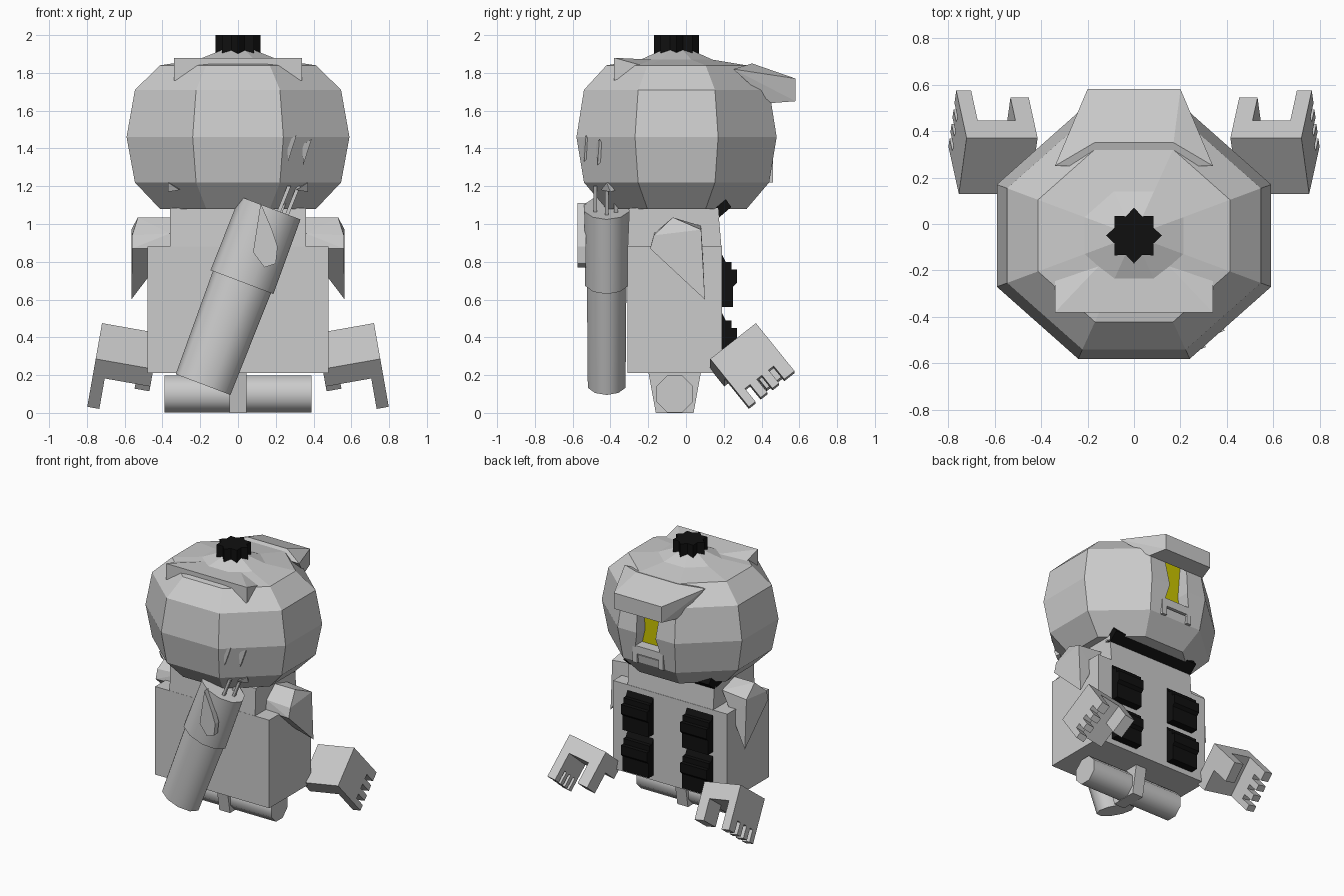
import bpy, bmesh, math
from mathutils import Vector

if "Cube" in bpy.data.objects:
    bpy.data.objects.remove(bpy.data.objects["Cube"])


def mat(name, r, g, b):
    m = bpy.data.materials.new(name)
    m.diffuse_color = (r, g, b, 1)
    m.use_nodes = True
    m.node_tree.nodes["Principled BSDF"].inputs["Base Color"].default_value = m.diffuse_color
    return m


GREY = mat("light_grey", 0.6, 0.6, 0.6)
BLACK = mat("black", 0.005, 0.005, 0.005)
YELLOW = mat("yellow", 0.6, 0.56, 0.0)


def finish(name, bm, material, smooth=False):
    bmesh.ops.recalc_face_normals(bm, faces=bm.faces)
    me = bpy.data.meshes.new(name)
    bm.to_mesh(me)
    bm.free()
    ob = bpy.data.objects.new(name, me)
    bpy.context.collection.objects.link(ob)
    me.materials.append(material)
    if smooth:
        for p in me.polygons:
            p.use_smooth = len(p.vertices) == 4
    return ob


def loft(name, rings, material=GREY, smooth=False):
    """Join equal rings of points into a closed solid."""
    bm = bmesh.new()
    vs = [[bm.verts.new(p) for p in r] for r in rings]
    n = len(vs[0])
    for a, b in zip(vs, vs[1:]):
        for i in range(n):
            j = (i + 1) % n
            bm.faces.new((a[i], a[j], b[j], b[i]))
    bm.faces.new(vs[0])
    bm.faces.new(vs[-1])
    return finish(name, bm, material, smooth)


def hull(name, pts, material=GREY):
    bm = bmesh.new()
    for p in pts:
        bm.verts.new(p)
    r = bmesh.ops.convex_hull(bm, input=bm.verts)
    junk = [g for g in r["geom_interior"] if isinstance(g, bmesh.types.BMVert)]
    bmesh.ops.delete(bm, geom=junk, context="VERTS")
    return finish(name, bm, material)


def box(name, x0, x1, y0, y1, z0, z1, material=GREY):
    return hull(name, [(x, y, z) for x in (x0, x1) for y in (y0, y1) for z in (z0, z1)], material)


def prism_x(name, yz, x0, x1, material=GREY, smooth=False):
    return loft(name, [[(x, y, z) for y, z in yz] for x in (x0, x1)], material, smooth)


def prism_y(name, xz, y0, y1, material=GREY):
    return loft(name, [[(x, y, z) for x, z in xz] for y in (y0, y1)], material)


def both(pts):
    return [(s * x, y, z) for s in (-1, 1) for x, y, z in pts]


# Head: stretched octagon rings about y = -0.05
octagon = [(0.24, -0.53), (0.59, -0.22), (0.59, 0.22), (0.24, 0.53),
           (-0.24, 0.53), (-0.59, 0.22), (-0.59, -0.22), (-0.24, -0.53)]
levels = [(1.08, 0.70), (1.22, 0.925), (1.46, 1.0), (1.71, 0.925), (1.84, 0.70), (1.87, 0.36), (1.92, 0.15)]
head = loft("head", [[(x * k, y * k - 0.05, z) for x, y in octagon] for z, k in levels])

# Visor slot cut into the face, with a yellow plate at its back
slot = [(-0.12, 1.28), (0.12, 1.28), (0.08, 1.45), (0.1, 1.7), (-0.1, 1.7), (-0.08, 1.45)]
cutter = prism_y("slot_cutter", slot, 0.37, 0.75)
mod = head.modifiers.new("slot", "BOOLEAN")
mod.object = cutter
mod.solver = "EXACT"
bpy.context.view_layer.objects.active = head
bpy.ops.object.modifier_apply(modifier=mod.name)
bpy.data.objects.remove(cutter)
prism_y("visor", slot, 0.368, 0.376, YELLOW)

# Chin bracket, brims and antenna
prism_y("chin_bracket", [(-0.13, 1.22), (-0.13, 1.35), (0.13, 1.35), (0.13, 1.22),
                         (0.09, 1.22), (0.09, 1.29), (-0.09, 1.29), (-0.09, 1.22)], 0.38, 0.46)
hull("face_brim", both([(0.2, 0.58, 1.77), (0.2, 0.58, 1.65), (0.34, 0.25, 1.82),
                        (0.24, 0.45, 1.64), (0.17, 0.35, 1.85)]))
hull("rear_brim", both([(0.34, -0.38, 1.88), (0.34, -0.38, 1.76), (0.34, -0.2, 1.83), (0.15, -0.18, 1.87)]))
star = [((0.12 if i % 2 == 0 else 0.09) * math.cos(i * math.pi / 8),
         (0.12 if i % 2 == 0 else 0.09) * math.sin(i * math.pi / 8) - 0.05) for i in range(16)]
loft("antenna", [[(x, y, z) for x, y in star] for z in (1.88, 2.0)], BLACK)

# Scratches on the head and small lower spikes
for x, z in ((0.28, 1.39), (0.36, 1.37)):
    y = -0.575 + (x - 0.24) * 0.886
    hull("scratch", [(x + 0.03, y + 0.01, z + 0.08), (x - 0.02, y - 0.01, z + 0.05),
                     (x - 0.015, y, z - 0.06), (x, y + 0.06, z)])
for s in (-1, 1):
    hull("head_spike", [(s * 0.37, -0.42, 1.22), (s * 0.31, -0.45, 1.18),
                        (s * 0.37, -0.40, 1.17), (s * 0.3, -0.3, 1.2)])

# Torso and neck scarf
box("torso", -0.48, 0.48, -0.31, 0.19, 0.21, 0.88)
prism_x("chest", [(-0.31, 0.85), (0.19, 0.85), (0.17, 1.085), (-0.3, 1.085)], -0.36, 0.36)
prism_x("scarf", [(0.08, 1.05), (0.17, 1.03), (0.24, 1.09), (0.21, 1.13), (0.08, 1.12)], -0.36, 0.36, BLACK)

# Four jagged pouches
for x in (-0.36, 0.14):
    for z in (0.25, 0.56):
        prism_x("pouch", [(0.17, z), (0.25, z), (0.25, z + 0.11), (0.27, z + 0.13), (0.27, z + 0.2),
                          (0.24, z + 0.2), (0.24, z + 0.24), (0.21, z + 0.24), (0.19, z + 0.28),
                          (0.17, z + 0.28)], x, x + 0.22, BLACK)

# Shoulder pads
for s in (-1, 1):
    outer = [(0.56, -0.19, 0.87), (0.56, -0.17, 0.94), (0.53, -0.07, 1.035), (0.565, 0.08, 0.97), (0.565, 0.1, 0.6)]
    inner = [(0.36, -0.18, 0.87), (0.36, -0.17, 0.95), (0.36, -0.07, 1.035), (0.36, 0.08, 0.99), (0.46, 0.09, 0.83)]
    hull("shoulder_pad", [(s * x, y, z) for x, y, z in outer + inner])

# Hands: local axes w (outward), u (finger direction), v (hand width)
c, n = math.cos(math.radians(10)), math.sin(math.radians(10))
W = Vector((c, 0, n))
U = Vector((0.78 * n, 0.62, -0.78 * c))
V = Vector((-0.62 * n, 0.78, 0.62 * c))


def hand_block(name, s, w, uv):
    rings = []
    for a in w:
        ring = [Vector((0.72, 0.37, 0.475)) + W * a + U * u + V * (v - 0.31) for u, v in uv]
        rings.append([(s * p.x, p.y, p.z) for p in ring])
    loft(name, rings)


fingers = [(0, 0.31), (0, 0)]
for k in range(4):
    v = k * 0.08
    fingers += [(0.33, v), (0.33, v + 0.07)]
    if k < 3:
        fingers[-1] = (0.33, v + 0.045)
        fingers += [(0.24, v + 0.045), (0.24, v + 0.08)]
for s in (-1, 1):
    hand_block("fingers", s, (-0.065, 0), fingers)
    hand_block("palm", s, (-0.31, -0.065), [(0, 0), (0.12, 0), (0.12, 0.31), (0, 0.31)])
    hand_block("thumb", s, (-0.31, -0.23), [(0.12, 0.16), (0.28, 0.16), (0.28, 0.31), (0.12, 0.31)])

# Foot rollers and the bracket between them
roll = [(-0.06 + 0.105 * math.cos((i + .5) * math.pi / 4), 0.1 + 0.105 * math.sin((i + .5) * math.pi / 4))
        for i in range(8)]
for s in (-1, 1):
    prism_x("roller", roll, s * 0.04, s * 0.39, smooth=True)
prism_x("roller_bracket", [(-0.2, 0.22), (-0.16, 0), (0.04, 0), (0.08, 0.22)], -0.045, 0.045)

# Slanted quiver with a wider collar
axis = Vector((0.355, 0, 0.935))
side = Vector((0.935, 0, -0.355)).normalized()
base = Vector((-0.185, -0.42, 0.15))


def quiver_ring(t, rw, ry):
    return [base + axis * t + side * rw * math.cos(i * math.pi / 5) + Vector((0, ry * math.sin(i * math.pi / 5), 0))
            for i in range(10)]


loft("quiver_tube", [quiver_ring(0, 0.155, 0.105), quiver_ring(0.6, 0.165, 0.11)], smooth=True)
loft("quiver_collar", [quiver_ring(0.58, 0.178, 0.12), quiver_ring(1.0, 0.172, 0.125)], smooth=True)
prism_y("quiver_flap", [(0.12, 1.11), (0.08, 0.85), (0.14, 0.77), (0.2, 0.79), (0.21, 0.88), (0.18, 0.97)],
        -0.575, -0.53)
for x, y in ((0.19, -0.48), (0.24, -0.42), (0.2, -0.37)):
    hull("quill", [(x + a + d, y + b, z) for a, z in ((0, 1.0), (0.08, 1.2))
                   for d in (-0.01, 0.01) for b in (-0.01, 0.01)])
